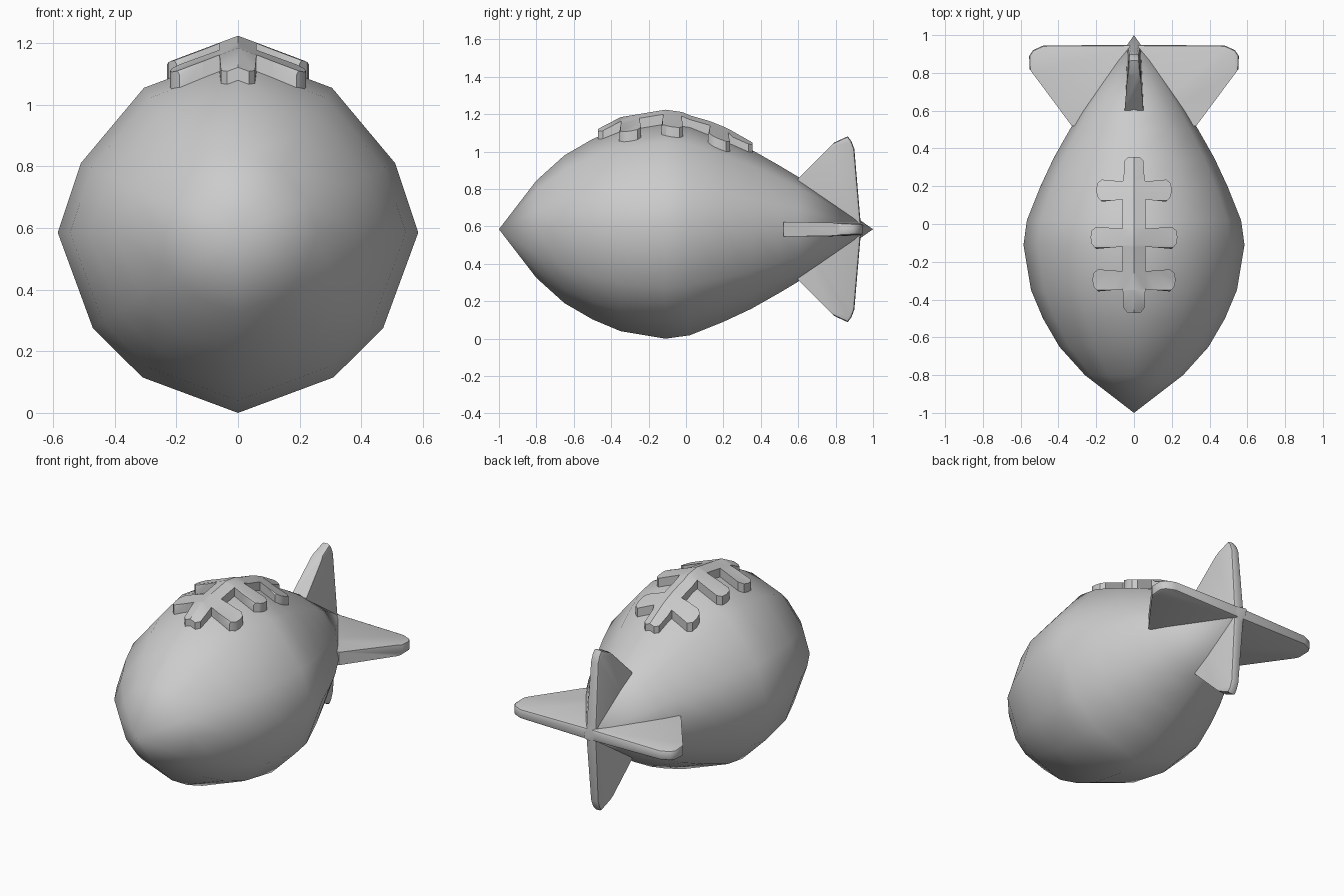
import bpy, bmesh
from math import radians, sin, cos
from mathutils import Matrix, Vector

if "Cube" in bpy.data.objects:
    bpy.data.objects.remove(bpy.data.objects["Cube"])

CZ = 0.585  # height of the long axis
RINGS = [(-1, 0), (-.8, .26), (-.65, .395), (-.5, .482), (-.35, .545), (-.11, .585),
         (.02, .567), (.2, .495), (.35, .425), (.5, .34), (.6, .28), (1, 0)]


def finish(name, bm, angle):
    bmesh.ops.recalc_face_normals(bm, faces=bm.faces[:])
    mesh = bpy.data.meshes.new(name)
    bm.to_mesh(mesh)
    bm.free()
    ob = bpy.data.objects.new(name, mesh)
    bpy.context.collection.objects.link(ob)
    bpy.ops.object.select_all(action='DESELECT')
    ob.select_set(True)
    bpy.context.view_layer.objects.active = ob
    bpy.ops.object.shade_smooth_by_angle(angle=radians(angle))
    return ob


def radius(y):
    for (a, ra), (b, rb) in zip(RINGS, RINGS[1:]):
        if a <= y <= b:
            return ra + (rb - ra) * (y - a) / (b - a)
    return 0


# Ball body: 12-sided section lofted along the profile
half = [(0, 1), (.522, .803), (.872, .385), (1, 0), (.805, -.53), (.53, -.803), (0, -1)]
section = half + [(-x, z) for x, z in half[-2:0:-1]]
bm = bmesh.new()
nose = bm.verts.new((0, -1, CZ))
tail = bm.verts.new((0, 1, CZ))
loops = [[bm.verts.new((x * r, y, CZ + z * r)) for x, z in section] for y, r in RINGS[1:-1]]
n = len(section)
for i in range(n):
    j = (i + 1) % n
    bm.faces.new((nose, loops[0][i], loops[0][j]))
    bm.faces.new((tail, loops[-1][j], loops[-1][i]))
    for a, b in zip(loops, loops[1:]):
        bm.faces.new((a[i], b[i], b[j], a[j]))
finish("ball_body", bm, 50)


# Tail fins: outline points are (distance from axis, y, half thickness)
def fin(name, outline, angle):
    bm = bmesh.new()
    sides = [[bm.verts.new((s, y, k * t)) for s, y, t in outline] for k in (-1, 1)]
    bm.faces.new(sides[0])
    bm.faces.new(sides[1][::-1])
    m = len(outline)
    for i in range(m):
        j = (i + 1) % m
        bm.faces.new((sides[0][i], sides[1][i], sides[1][j], sides[0][j]))
    # round the tip and trailing edges
    edges = [bm.edges.get((v[i], v[i + 1])) for v in sides for i in range(2, m - 1)]
    bmesh.ops.bevel(bm, geom=edges, offset=.014, segments=2, profile=.5, affect='EDGES')
    bm.transform(Matrix.Translation((0, 0, CZ)) @ Matrix.Rotation(radians(angle), 4, 'Y'))
    finish(name, bm, 40)


side = [(.02, .52, .04), (.33, .52, .04), (.553, .82, .034), (.555, .89, .03),
        (.535, .92, .03), (.48, .945, .03), (.02, .948, .036)]
upright = [(.02, .6, .05), (.27, .6, .05), (.465, .795, .034), (.497, .865, .028),
           (.47, .885, .028), (.43, .9, .028), (.02, .935, .036)]
for name, outline, angle in (("right_fin", side, 0), ("left_fin", side, 180),
                             ("top_fin", upright, -90), ("bottom_fin", upright, 90)):
    fin(name, outline, angle)

# Laces: spine with three cross bars, draped on the body
BARS = [(-.295, .22), (-.07, .23), (.18, .2)]
right = [(.035, -.47), (.055, -.445), (.06, -.35)]
for y, w in BARS:
    right += [(.06, y - .05), (w - .03, y - .062), (w - .005, y - .035),
              (w, y), (w - .005, y + .035), (w - .03, y + .055), (.06, y + .045)]
right += [(.055, .25), (.05, .335), (.03, .355)]
outline = right + [(-x, y) for x, y in reversed(right)]
bm = bmesh.new()
bm.faces.new([bm.verts.new((x, y, 0)) for x, y in outline])
cuts = [((0, 0, 0), (1, 0, 0))]
cuts += [((0, y, 0), (0, 1, 0)) for y, r in RINGS if -.47 < y < .35]
cuts += [((0, y + d, 0), (0, 1, 0)) for y, w in BARS for d in (-.055, .05)]
for co, no in cuts:
    bmesh.ops.bisect_plane(bm, geom=bm.verts[:] + bm.edges[:] + bm.faces[:],
                           plane_co=co, plane_no=no)
bmesh.ops.triangulate(bm, faces=bm.faces[:])
top = bmesh.ops.extrude_face_region(bm, geom=bm.faces[:])["geom"]
top = {g for g in top if isinstance(g, bmesh.types.BMVert)}
for v in bm.verts:
    x, y = v.co.x, v.co.y
    lift = -.012
    if v in top:
        lift = .042 + (.012 if any(abs(y - b) < .06 for b, w in BARS) else 0)
    v.co.z = CZ + radius(y) - .377 * abs(x) + lift
finish("laces", bm, 35)
